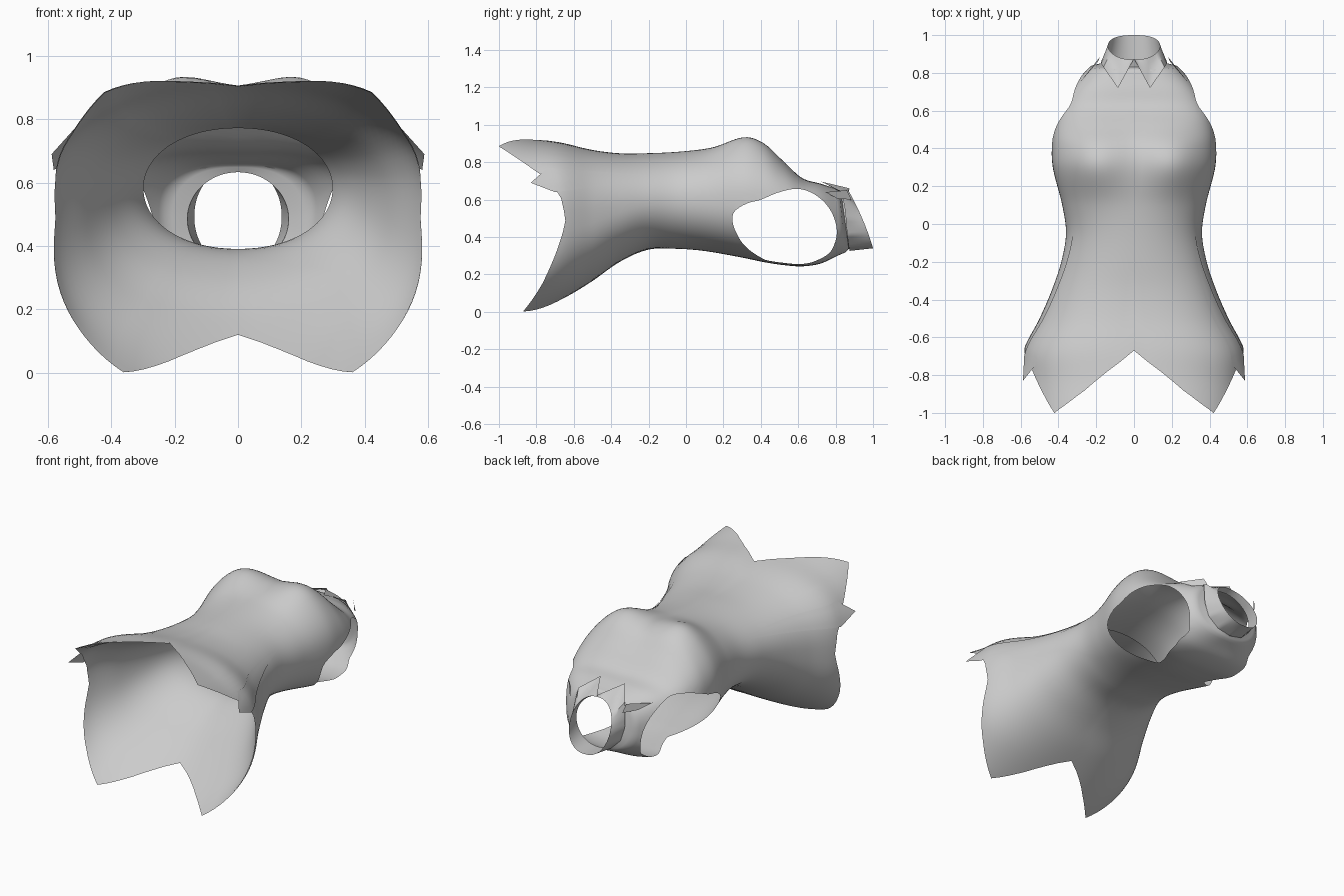
import bpy, bmesh, math
from mathutils import Vector

if "Cube" in bpy.data.objects:
    bpy.data.objects.remove(bpy.data.objects["Cube"])

grey = bpy.data.materials.new("fabric grey")
grey.diffuse_color = (0.6, 0.6, 0.6, 1)
grey.use_nodes = True
grey.node_tree.nodes["Principled BSDF"].inputs["Base Color"].default_value = grey.diffuse_color


def interp(pts, t):
    """Smooth curve through (t, value) points."""
    if t <= pts[0][0]:
        return pts[0][1]
    if t >= pts[-1][0]:
        return pts[-1][1]
    i = max(k for k in range(len(pts) - 1) if pts[k][0] <= t)
    def slope(k):
        a, b = pts[max(k - 1, 0)], pts[min(k + 1, len(pts) - 1)]
        return (b[1] - a[1]) / (b[0] - a[0])
    (t0, a), (t1, b) = pts[i], pts[i + 1]
    d = t1 - t0
    s = (t - t0) / d
    return ((2*s**3 - 3*s*s + 1) * a + (s**3 - 2*s*s + s) * d * slope(i)
            + (3*s*s - 2*s**3) * b + (s**3 - s*s) * d * slope(i + 1))


def linear(pts, t):
    for (t0, a), (t1, b) in zip(pts, pts[1:]):
        if t <= t1:
            return a + (b - a) * max(0, (t - t0) / (t1 - t0))
    return pts[-1][1]


# Torso cross-sections: y, half width, top z, bottom z, squareness
STATIONS = [
    (-1.0, .61, .97, -.10, 2.7), (-.83, .60, .93, -.03, 2.7), (-.67, .585, .905, .06, 2.7),
    (-.5, .50, .865, .165, 2.5), (-.35, .435, .847, .27, 2.3), (-.2, .385, .848, .333, 2.1),
    (-.05, .36, .855, .337, 2.1), (.1, .38, .87, .325, 2.2), (.3, .43, .90, .29, 2.4),
    (.42, .435, .875, .265, 2.5), (.52, .425, .80, .25, 2.8), (.62, .39, .715, .243, 3.5),
    (.72, .33, .685, .258, 3.5), (.80, .265, .66, .295, 2.7), (.88, .185, .645, .33, 2.0)]
TRACKS = [[(s[0], s[k]) for s in STATIONS] for k in range(1, 5)]

# Hem position by angle from front centre (0) to back centre (180)
HEM = [(0, -.67), (3.75, -.735), (9, -.79), (18.75, -.88), (28, -.945), (37.5, -1.0),
       (50, -.87), (63, -.75), (78, -.67), (90, -.645), (107, -.70), (127, -.77),
       (150, -.87), (165, -.73), (180, -.57)]


def spow(v, p):
    return math.copysign(abs(v) ** p, v)


def torso_point(deg, y, inset=0.0):
    w, top, bot, n = (interp(tr, y) for tr in TRACKS)
    a = math.radians(deg)
    x = (w - inset) * spow(math.sin(a), 2 / n)
    z = (top + bot) / 2 + ((top - bot) / 2 - inset) * spow(math.cos(a), 2 / n)
    # bust
    z += (.055 * math.exp(-((y - .33) / .16) ** 2 - ((abs(x) - .22) / .15) ** 2)
          * max(0, math.cos(a)) ** .5)
    return Vector((x, y, z))


def torso_x(y, z):
    """Half width of the torso at a given y and z."""
    w, top, bot, n = (interp(tr, y) for tr in TRACKS)
    f = min(1, abs(z - (top + bot) / 2) / ((top - bot) / 2))
    return w * (1 - f ** n) ** (1 / n)


def make(name, bm, angle=50):
    bmesh.ops.recalc_face_normals(bm, faces=bm.faces)
    me = bpy.data.meshes.new(name)
    bm.to_mesh(me)
    bm.free()
    me.materials.append(grey)
    ob = bpy.data.objects.new(name, me)
    bpy.context.collection.objects.link(ob)
    bpy.context.view_layer.objects.active = ob
    ob.select_set(True)
    bpy.ops.object.shade_smooth_by_angle(angle=math.radians(angle))
    ob.select_set(False)
    return ob


def grid(fn, cols, rows, closed=True):
    """Sheet of quads from fn(column, row)."""
    bm = bmesh.new()
    vs = [[bm.verts.new(fn(c, r)) for c in range(cols)] for r in range(rows)]
    for r in range(rows - 1):
        for c in range(cols if closed else cols - 1):
            d = (c + 1) % cols
            bm.faces.new((vs[r][c], vs[r][d], vs[r + 1][d], vs[r + 1][c]))
    return bm


N = 96


def fold(deg):
    return deg if deg <= 180 else 360 - deg


def neck_base(deg):
    a = math.radians(deg)
    return Vector((.16 * math.sin(a), .85 - .02 * math.cos(a), .485 + .148 * math.cos(a)))


# Torso shell from hem to neck, closing onto the collar base
ROWS = 84
def shell(c, r):
    deg = c * 360 / N
    hem = linear(HEM, fold(deg))
    neck = .835 - .018 * math.cos(math.radians(deg))
    p = torso_point(deg, hem + (neck - hem) * min(1, r / (ROWS - 1)))
    return p.lerp(neck_base(deg), max(0, r - ROWS + 1) / 3)
bm = grid(shell, N, ROWS + 3)

# Armholes: outline in polar form around a centre on each side
CY, CZ = .53, .45
ARM = [(-26, .277), (-6, .278), (17.7, .262), (45, .24), (66, .224), (99, .192), (131, .198),
       (152, .255), (164, .287), (174, .282), (191, .255), (231, .206), (281, .2),
       (313, .242), (334, .277), (354, .278)]


def arm_edge(y, z):
    a = math.degrees(math.atan2(z - CZ, y - CY))
    return interp(ARM, a if a > -26 else a + 360)


def floor_z(y):
    return interp(TRACKS[2], y) + .012


doomed = []
for f in bm.faces:
    p = f.calc_center_median()
    if math.hypot(p.y - CY, p.z - CZ) < arm_edge(p.y, p.z) and p.z > floor_z(p.y):
        doomed.append(f)
bmesh.ops.delete(bm, geom=doomed, context='FACES')
for v in bm.verts:
    d = math.hypot(v.co.y - CY, v.co.z - CZ)
    if v.is_boundary and d < .36 and abs(v.co.x) > .1 and v.co.y < .828:
        k = arm_edge(v.co.y, v.co.z) / d
        y, z = CY + (v.co.y - CY) * k, CZ + (v.co.z - CZ) * k
        z = max(z, floor_z(y))
        v.co = (math.copysign(torso_x(y, z), v.co.x), y, z)
make("torso_shell", bm)

# Lining that draws inward from the hem to the waist
def lining(c, r):
    deg = c * 360 / N
    hem = linear(HEM, fold(deg))
    t = r / 24
    return (torso_point(deg, hem + (-.1 - hem) * t, .002 + .064 * t)
            - Vector((0, 0, .014 * t)))
make("waist_lining", grid(lining, N, 25))

# Collar: inner stand from neck base to rim, outer fold down to two points
def rim(deg):
    a = math.radians(deg)
    c = math.cos(a)
    return Vector((.138 * spow(math.sin(a), .85), .945 - .065 * c - .01 * c * c,
                   .493 + .153 * c))
def stand(c, r):
    return neck_base(c * 5).lerp(rim(c * 5), r / 5)
make("collar_stand", grid(stand, 72, 6))

POINTS = [(0, 0, .875, .66), (35, .085, .72, .697), (60, .162, .83, .645),
          (75, .174, .848, .56), (90, .176, .855, .495), (120, .152, .862, .41),
          (150, .088, .87, .348), (180, 0, .875, .326)]
def outer(c, r):
    deg = c * 5
    x, y, z = (linear([(p[0], p[k]) for p in POINTS], fold(deg)) for k in (1, 2, 3))
    end = Vector((x if deg <= 180 else -x, y, z))
    return rim(deg).lerp(end, r / 5)
make("collar_fold", grid(outer, 72, 6))

for s, side in ((1, "right"), (-1, "left")):
    # Side gusset: narrow strip from the waist to a point past the hem
    def gusset(c, r):
        t = r / 20
        a, b = Vector((0, -.06, .72)), Vector((0, -.74, .77))
        p = a.lerp(b, t)
        q = a.lerp(Vector((0, -.70, .64)), t)
        p = p.lerp(q, c / 4)
        p.x = s * (torso_x(p.y, p.z) + .005)
        return p
    bm = grid(gusset, 5, 21, False)
    bm.verts.ensure_lookup_table()
    tip = bm.verts.new((s * .588, -.83, .69))
    last = list(bm.verts)[100:105]
    for a, b in zip(last, last[1:]):
        bm.faces.new((a, b, tip))
    make(side + "_gusset", bm)

    # Shoulder tab beside the collar
    bm = bmesh.new()
    pts = [(.18, .885, .60), (.19, .86, .65), (.29, .745, .64), (.235, .81, .605)]
    bm.faces.new([bm.verts.new((s * x, y, z)) for x, y, z in pts])
    make(side + "_shoulder_tab", bm)
